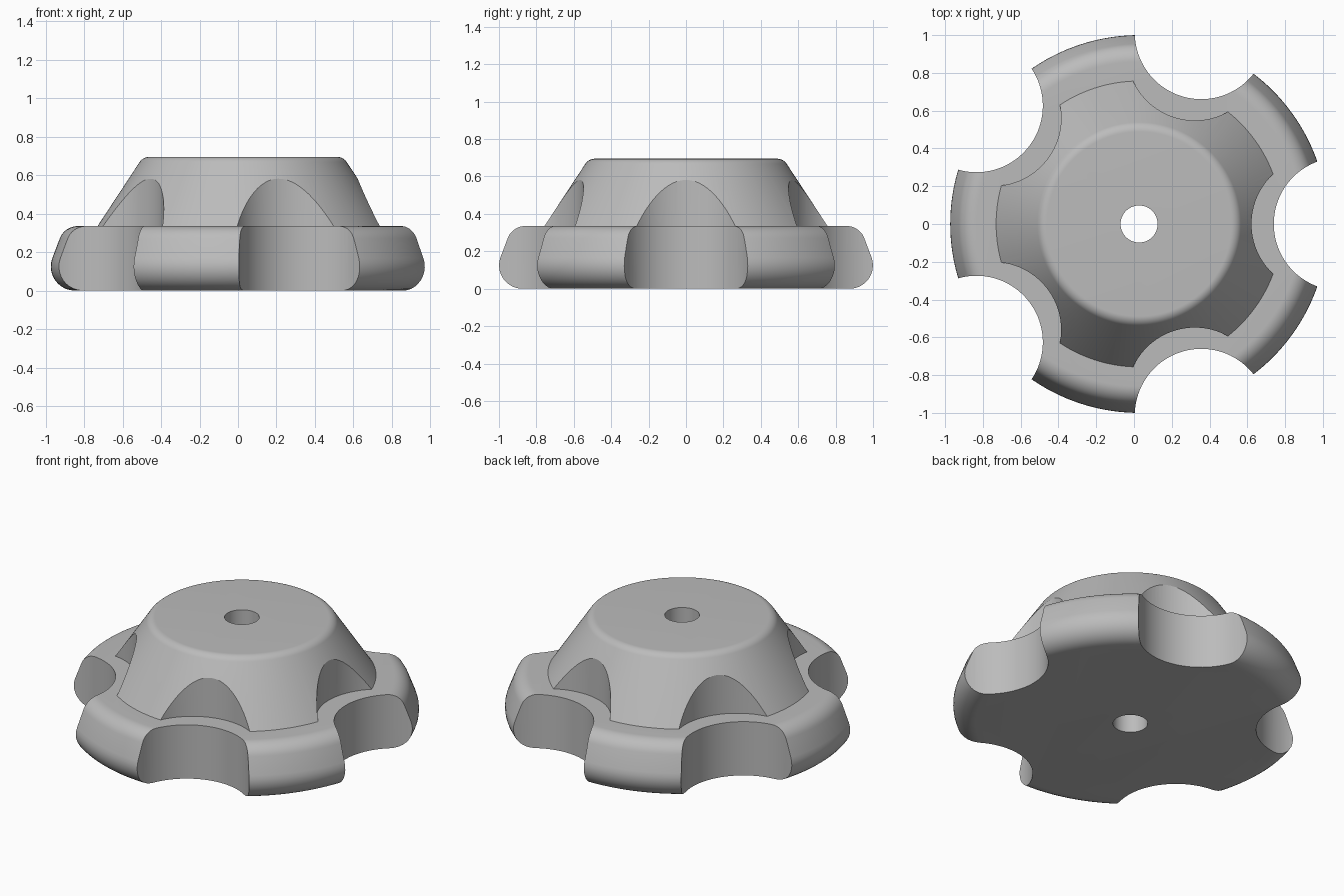
import bpy, bmesh
from math import sin, cos, pi, radians
from mathutils import Matrix, Vector

CX = 0.027          # axis of the knob along x
LOBES = 5

cube = bpy.data.objects.get("Cube")
if cube:
    bpy.data.objects.remove(cube)

grey = bpy.data.materials.new("plain grey")
grey.use_nodes = True
colour = (0.5, 0.5, 0.5, 1)
grey.diffuse_color = colour
grey.node_tree.nodes["Principled BSDF"].inputs["Base Color"].default_value = colour


def arc(r, z, rad, a0, a1, n=10):
    """Points of a fillet around (r, z), angles in degrees."""
    return [(r + rad * cos(radians(a0 + (a1 - a0) * i / n)),
             z + rad * sin(radians(a0 + (a1 - a0) * i / n))) for i in range(n + 1)]


def to_object(name, bm):
    bmesh.ops.recalc_face_normals(bm, faces=bm.faces)
    mesh = bpy.data.meshes.new(name)
    bm.to_mesh(mesh)
    bm.free()
    mesh.materials.append(grey)
    ob = bpy.data.objects.new(name, mesh)
    bpy.context.collection.objects.link(ob)
    return ob


def lathe(name, profile, steps=160):
    """Solid of revolution with flat single-face caps."""
    bm = bmesh.new()
    rings = [[bm.verts.new((CX + r * cos(2 * pi * i / steps), r * sin(2 * pi * i / steps), z))
              for i in range(steps)] for r, z in profile]
    for low, high in zip(rings, rings[1:]):
        for i in range(steps):
            j = (i + 1) % steps
            bm.faces.new((low[i], low[j], high[j], high[i]))
    bm.faces.new(rings[0][::-1])
    bm.faces.new(rings[-1])
    return to_object(name, bm)


def cylinders(name, places, radius, z0, z1, steps=96):
    bm = bmesh.new()
    for x, y in places:
        bmesh.ops.create_cone(bm, cap_ends=True, segments=steps, radius1=radius, radius2=radius,
                              depth=z1 - z0,
                              matrix=Matrix.Translation(Vector((x, y, (z0 + z1) / 2))))
    return to_object(name, bm)


def combine(target, tool, operation):
    """Apply a boolean and remove the tool."""
    mod = target.modifiers.new(operation, 'BOOLEAN')
    mod.object, mod.operation, mod.solver = tool, operation, 'EXACT'
    bpy.ops.object.select_all(action='DESELECT')
    bpy.context.view_layer.objects.active = target
    target.select_set(True)
    bpy.ops.object.modifier_apply(modifier=mod.name)
    bpy.data.objects.remove(tool)


def around(distance):
    return [(CX + distance * cos(2 * pi * i / LOBES), distance * sin(2 * pi * i / LOBES))
            for i in range(LOBES)]


# Grip ring: rounded rim with leaning side and five finger scallops
grip = lathe("hand_knob", arc(0.875, 0.125, 0.125, -90, 20.4) + arc(0.86, 0.235, 0.1, 20.4, 90))
combine(grip, cylinders("scallop_cutter", around(1.065), 0.352, -0.2, 0.6), 'DIFFERENCE')

# Hub: tapered cone with a rounded top edge and matching shallower scallops
hub = lathe("hub", [(0.757, 0.2), (0.757, 0.335)] + arc(0.488, 0.635, 0.06, 32.5, 90))
combine(hub, cylinders("hub_cutter", around(0.955), 0.36, 0.0, 1.0), 'DIFFERENCE')

# Join both and drill the shaft hole
combine(grip, hub, 'UNION')
combine(grip, cylinders("shaft_hole_cutter", [(CX, 0)], 0.098, -0.3, 1.0), 'DIFFERENCE')
bpy.ops.object.shade_smooth_by_angle(angle=radians(25))
